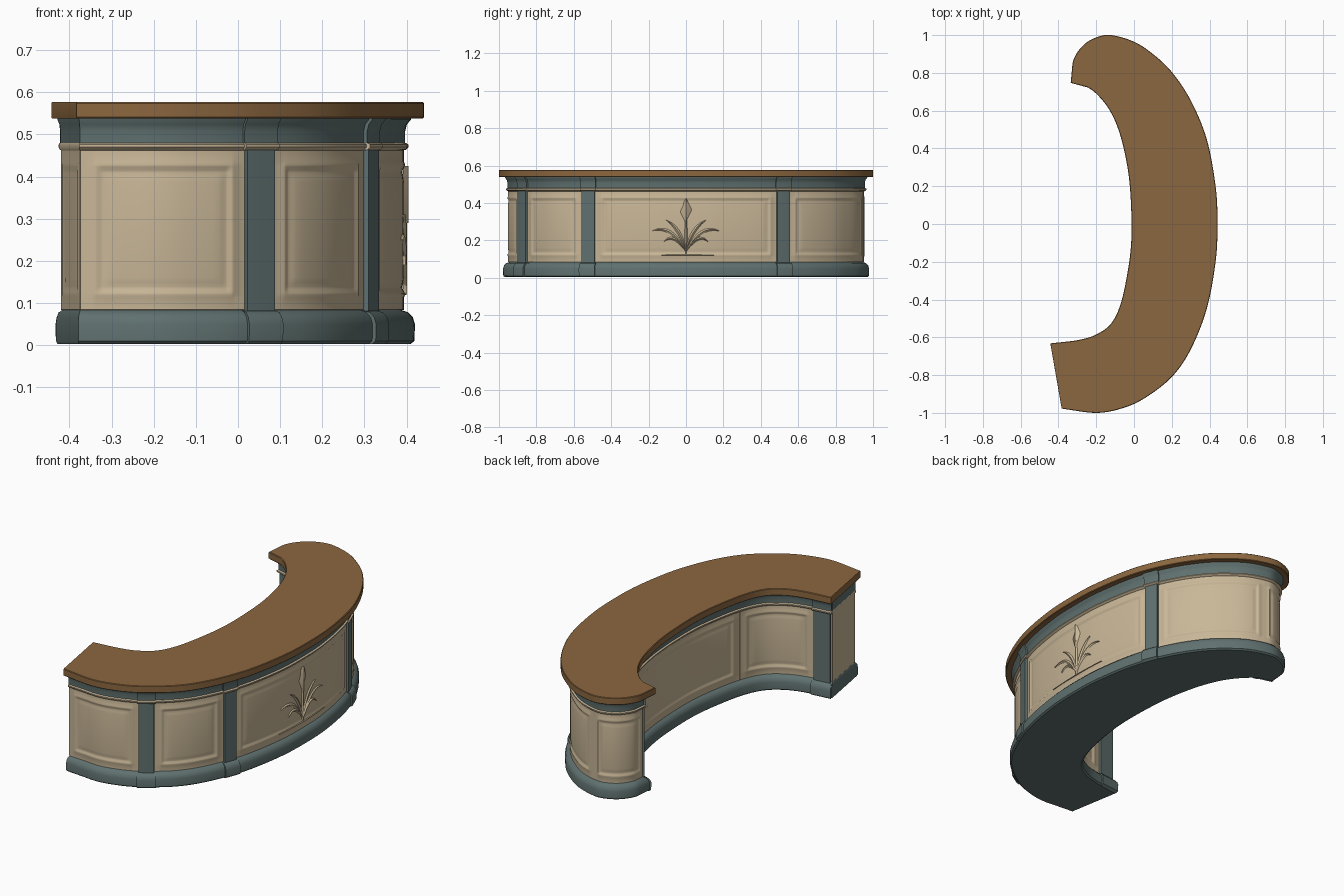
import bpy
from mathutils import Vector

if "Cube" in bpy.data.objects:
    bpy.data.objects.remove(bpy.data.objects["Cube"], do_unlink=True)


def material(name, rgb):
    mat = bpy.data.materials.new(name)
    mat.use_nodes = True
    mat.diffuse_color = (*rgb, 1)
    mat.node_tree.nodes["Principled BSDF"].inputs["Base Color"].default_value = (*rgb, 1)
    return mat


wood = material("brown wood", (0.26, 0.135, 0.05))
cream = material("cream paint", (0.58, 0.47, 0.31))
teal = material("grey teal paint", (0.115, 0.165, 0.16))


def make(name, verts, faces, mat, flat_faces=()):
    mesh = bpy.data.meshes.new(name)
    mesh.from_pydata(verts, [], faces)
    mesh.materials.append(mat)
    mesh.shade_smooth()
    mesh.set_sharp_from_angle(angle=0.7)
    for i in flat_faces:
        mesh.polygons[i].use_smooth = False
    obj = bpy.data.objects.new(name, mesh)
    bpy.context.collection.objects.link(obj)
    return obj


# Plan of the counter: three smooth runs meeting at sharp corners
CORNER_A, CORNER_B, CORNER_C = (-0.443, -0.632), (-0.383, -0.977), (-0.335, 0.747)
OUTER = [CORNER_B, (-0.2, -1), (-0.06, -0.975), (0.06, -0.92), (0.2, -0.81), (0.3, -0.665),
         (0.385, -0.45), (0.432, -0.2), (0.442, 0), (0.432, 0.2), (0.385, 0.45), (0.3, 0.655),
         (0.2, 0.805), (0.1, 0.9), (0, 0.965), (-0.12, 1), (-0.2, 0.988), (-0.27, 0.945),
         (-0.322, 0.865), CORNER_C]
INNER = [CORNER_C, (-0.27, 0.735), (-0.2, 0.69), (-0.125, 0.595), (-0.07, 0.46), (-0.03, 0.27),
         (-0.015, 0.08), (-0.015, -0.1), (-0.035, -0.26), (-0.07, -0.42), (-0.12, -0.525),
         (-0.2, -0.585), (-0.3, -0.615), CORNER_A]


def spline(points, steps=8):
    """Catmull-Rom curve through the points, kept straight next to the corners."""
    p = [Vector(q) for q in points]
    p = [p[0]] + p + [p[-1]]
    out = []
    for a, b, c, d in zip(p, p[1:], p[2:], p[3:]):
        for k in range(steps):
            t = k / steps
            out.append(0.5 * (2 * b + (c - a) * t + (2 * a - 5 * b + 4 * c - d) * t ** 2
                              + (3 * b - a - 3 * c + d) * t ** 3))
    return out[:1] + [q for q in out if min((q - p[0]).length, (q - p[-1]).length) > 0.09]


PLAN = [Vector(CORNER_A)] + spline(OUTER) + spline(INNER)
COUNT = len(PLAN)
MITER, DIST = [], [0.0]
for i, p in enumerate(PLAN):
    d0, d1 = (p - PLAN[i - 1]).normalized(), (PLAN[(i + 1) % COUNT] - p).normalized()
    n0, n1 = Vector((d0.y, -d0.x)), Vector((d1.y, -d1.x))
    MITER.append((n0 + n1) / (1 + n0.dot(n1)))
    DIST.append(DIST[-1] + (PLAN[(i + 1) % COUNT] - p).length)
TOTAL = DIST[-1]

# The top hardly overhangs the square end
end_run = (PLAN[1] - PLAN[0]).normalized()
for i in (0, 1):
    MITER[i] -= 0.7 * Vector((end_run.y, -end_run.x))


def place(s, inset, z):
    """Point at distance s along the plan, moved inwards by inset."""
    s %= TOTAL
    i = next(k for k in range(COUNT) if s <= DIST[k + 1])
    t = (s - DIST[i]) / (DIST[i + 1] - DIST[i])
    j = (i + 1) % COUNT
    q = (PLAN[i] - MITER[i] * inset).lerp(PLAN[j] - MITER[j] * inset, t)
    return (q.x, q.y, z)


def nearest(x, y):
    """Distance along the plan of the place closest to a point."""
    target = Vector((x, y))
    i = min(range(COUNT), key=lambda k: (PLAN[k] - target).length)
    run = (PLAN[(i + 1) % COUNT] - PLAN[i - 1]).normalized()
    return DIST[i] + (target - PLAN[i]).dot(run)


def between(s0, s1):
    return [d + o for o in (-TOTAL, 0, TOTAL) for d in DIST[:-1] if s0 + 1e-4 < d + o < s1 - 1e-4]


def ring(name, profile, mat, capped=False):
    """Sweep an (inset, z) profile all round the plan."""
    verts = [place(s, inset, z) for inset, z in profile for s in DIST[:-1]]
    faces = [(r * COUNT + i, r * COUNT + (i + 1) % COUNT,
              (r + 1) * COUNT + (i + 1) % COUNT, (r + 1) * COUNT + i)
             for r in range(len(profile) - 1) for i in range(COUNT)]
    caps = ()
    if capped:
        caps = (len(faces), len(faces) + 1)
        faces += [tuple(reversed(range(COUNT))), tuple(range(len(verts) - COUNT, len(verts)))]
    return make(name, verts, faces, mat, caps)


def sheet(name, cols, rows, point, mat):
    n = len(cols)
    verts = [point(i, j) for j in range(len(rows)) for i in range(n)]
    faces = [(j * n + i, j * n + i + 1, (j + 1) * n + i + 1, (j + 1) * n + i)
             for j in range(len(rows) - 1) for i in range(n - 1)]
    return make(name, verts, faces, mat)


WALL = 0.056
BASE = [(0.032, 0.003), (0.023, 0.01), (0.022, 0.05), (0.027, 0.066), (0.038, 0.078), (WALL, 0.084)]
BEAD = [(WALL, 0.46), (0.043, 0.464), (0.037, 0.47), (0.037, 0.476), (0.044, 0.48), (WALL, 0.48)]
FRIEZE = [(WALL, 0.478), (0.045, 0.479), (0.045, 0.508), (0.041, 0.524), (0.031, 0.536), (0.031, 0.542)]
TOP = [(0.003, 0.538), (0, 0.541), (0, 0.574), (0.003, 0.577)]

# Main bands
ring("base_plinth", BASE, teal, True)
ring("core_wall", [(WALL, 0.08), (WALL, 0.48)], cream)
ring("bead_moulding", BEAD, cream)
ring("frieze", FRIEZE, teal)
ring("countertop", TOP, wood, True)


def strip(name, s0, s1, profile, outset, mat):
    """Short raised piece of a band, returned into the wall at both ends."""
    cols = [s0, s0] + between(s0, s1) + [s1, s1]

    def point(i, j):
        inset, z = profile[j]
        buried = i in (0, len(cols) - 1) or inset == WALL
        return place(cols[i], WALL if buried else inset - outset, z)
    return sheet(name, cols, profile, point, mat)


# Pilasters with plinth and capital blocks; the two end ones sit on the inner side
SHAFT = [(WALL, 0.08), (0.044, 0.081), (0.044, 0.465), (WALL, 0.466)]
pilasters = {"front": (nearest(0.075, -0.91), 0.041), "side_front": (nearest(0.357, -0.537), 0.037),
             "side_back": (nearest(0.357, 0.537), 0.037), "square_end": (TOTAL - 0.064, 0.052),
             "round_end": (nearest(*CORNER_C) + 0.062, 0.05)}
for label, (s, half) in pilasters.items():
    strip(label + "_pilaster", s - half, s + half, SHAFT, 0.008, teal)
    wide = half + 0.008
    for part, band, mat in (("plinth", BASE, teal), ("bead", BEAD, cream), ("capital", FRIEZE, teal)):
        strip(label + "_pilaster_" + part, s - wide, s + wide, band, 0.009, mat)

# Framed panels: (distance from the bay edge, height above the wall)
FRAME = [(0, 0), (0.001, 0.008), (0.03, 0.008), (0.036, 0.0105), (0.042, 0.0095), (0.05, 0.005),
         (0.056, 0.0045), (0.066, 0.0065), (0.078, 0.008)]


def relief(d):
    for (d0, h0), (d1, h1) in zip(FRAME, FRAME[1:]):
        if d <= d1 + 1e-6:
            return h0 + (h1 - h0) * (d - d0) / (d1 - d0)
    return FRAME[-1][1]


def panel(name, s0, s1, z0=0.083, z1=0.465):
    rim = [d for d, h in FRAME]
    deep = rim[-1]
    cols = [s0 + d for d in rim] + between(s0 + deep, s1 - deep) + [s1 - d for d in reversed(rim)]
    rows = [z0 + d for d in rim] + [z1 - d for d in reversed(rim)]

    def point(i, j):
        s, z = cols[i], rows[j]
        return place(s, WALL - relief(min(s - s0, s1 - s, z - z0, z1 - z)), z)
    return sheet(name, cols, rows, point, cream)


def stop(label, side):
    s, half = pilasters[label]
    return s + side * half


corner_b, corner_c = nearest(*CORNER_B), nearest(*CORNER_C)
nose, split = nearest(-0.09, 0.995), nearest(-0.07, -0.42)
panel("square_end_panel", 0, corner_b)
panel("front_panel", corner_b, stop("front", -1))
panel("front_corner_panel", stop("front", 1), stop("side_front", -1))
panel("centre_panel", stop("side_front", 1), stop("side_back", -1))
panel("back_corner_panel", stop("side_back", 1), nose)
panel("round_end_panel", nose, corner_c)
panel("inner_long_panel", stop("round_end", 1), split)
panel("inner_short_panel", split, stop("square_end", -1))


# Carved flower on the centre panel
def leaf(name, start, bend, end, width, rise=0.009, steps=10):
    a, b, c = Vector(start), Vector(bend), Vector(end)
    verts = []
    for k in range(steps + 1):
        t = k / steps
        p = a * (1 - t) ** 2 + b * 2 * t * (1 - t) + c * t * t
        run = ((b - a) * (1 - t) + (c - b) * t).normalized()
        w = width * max(0.03, 4 * t * (1 - t))
        for side in (-1, 0, 1):
            y, z = p.x - run.y * w * side, p.y + run.x * w * side
            x = 0.392 - 0.25 * y * y + (0 if side else rise)
            verts.append((x, y, z))
    faces = []
    for k in range(steps):
        for e in (0, 1):
            i = 3 * k + e
            faces.append((i, i + 3, i + 4, i + 1))
    return make(name, verts, faces, cream)


for label, m in (("left", 1), ("right", -1)):
    leaf(label + "_low_leaf", (0, 0.14), (m * 0.07, 0.25), (m * 0.12, 0.19), 0.01)
    leaf(label + "_wide_leaf", (0, 0.14), (m * 0.08, 0.29), (m * 0.18, 0.25), 0.013)
    leaf(label + "_tall_leaf", (0, 0.14), (m * 0.03, 0.27), (m * 0.11, 0.31), 0.012)
leaf("flower_stem", (0, 0.12), (0, 0.22), (0, 0.34), 0.01)
leaf("flower_bud", (0, 0.29), (0, 0.36), (0, 0.425), 0.034, 0.013, 2)
leaf("flower_ground_line", (-0.2, 0.122), (0, 0.12), (0.2, 0.122), 0.005)
